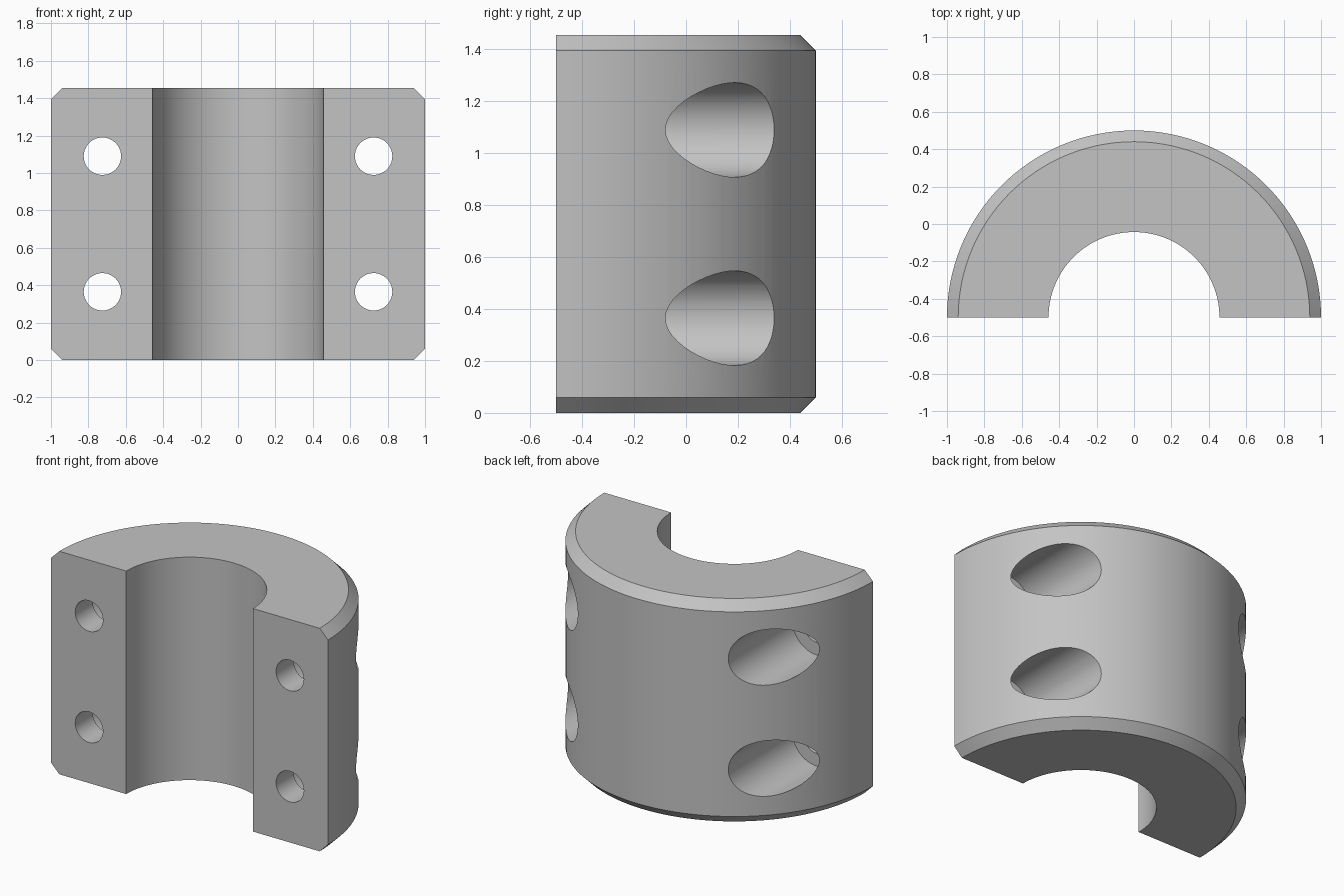
import bpy, bmesh, math
from mathutils import Vector

cube = bpy.data.objects.get("Cube")
if cube:
    bpy.data.objects.remove(cube, do_unlink=True)

OUTER, BORE, HEIGHT, CHAMFER = 1.0, 0.457, 1.455, 0.06
FACE_Y = -0.5                    # split face, also holds the bore axis
HOLE_X, HOLE_Z = 0.725, (0.365, 1.09)
HOLE_R, RECESS_R, RECESS_FLOOR = 0.1, 0.182, 0.18

metal = bpy.data.materials.new("grey metal")
metal.use_nodes = True
grey = (0.55, 0.55, 0.55, 1)
metal.diffuse_color = grey
metal.node_tree.nodes["Principled BSDF"].inputs["Base Color"].default_value = grey


def revolve(name, profile, closed, centre, axis, angle, steps):
    """Spin a profile of points about an axis and cap any open ends."""
    bm = bmesh.new()
    verts = [bm.verts.new(p) for p in profile]
    pairs = list(zip(verts, verts[1:]))
    if closed:
        pairs.append((verts[-1], verts[0]))
    edges = [bm.edges.new(p) for p in pairs]
    bmesh.ops.spin(bm, geom=verts + edges, cent=centre, axis=axis,
                   angle=angle, steps=steps, use_duplicate=False)
    bmesh.ops.remove_doubles(bm, verts=bm.verts, dist=1e-5)
    rims = [e for e in bm.edges if e.is_boundary]
    bmesh.ops.holes_fill(bm, edges=rims, sides=0)
    bmesh.ops.recalc_face_normals(bm, faces=bm.faces)
    mesh = bpy.data.meshes.new(name)
    bm.to_mesh(mesh)
    bm.free()
    mesh.materials.append(metal)
    obj = bpy.data.objects.new(name, mesh)
    bpy.context.collection.objects.link(obj)
    return obj


# Half ring with chamfered outer rims
section = [(BORE, 0), (OUTER - CHAMFER, 0), (OUTER, CHAMFER),
           (OUTER, HEIGHT - CHAMFER), (OUTER - CHAMFER, HEIGHT), (BORE, HEIGHT)]
collar = revolve("half_collar", [(r, FACE_Y, z) for r, z in section], True,
                 (0, FACE_Y, 0), (0, 0, 1), math.pi, 64)

# Stepped bolt holes: narrow through the split face, wide recess behind
floor = FACE_Y + RECESS_FLOOR
bpy.context.view_layer.objects.active = collar
collar.select_set(True)
for x in (-HOLE_X, HOLE_X):
    for z in HOLE_Z:
        steps = [(HOLE_R, FACE_Y - 0.2), (HOLE_R, floor),
                 (RECESS_R, floor), (RECESS_R, 0.8)]
        cutter = revolve("bolt_hole_cutter", [(x + r, y, z) for r, y in steps], False,
                         Vector((x, 0, z)), (0, 1, 0), math.tau, 48)
        cutter.hide_render = True
        cut = collar.modifiers.new("bolt hole", 'BOOLEAN')
        cut.operation = 'DIFFERENCE'
        cut.solver = 'EXACT'
        cut.object = cutter
        bpy.ops.object.modifier_apply(modifier=cut.name)
        bpy.data.objects.remove(cutter, do_unlink=True)

bpy.ops.object.shade_smooth_by_angle(angle=math.radians(30))
